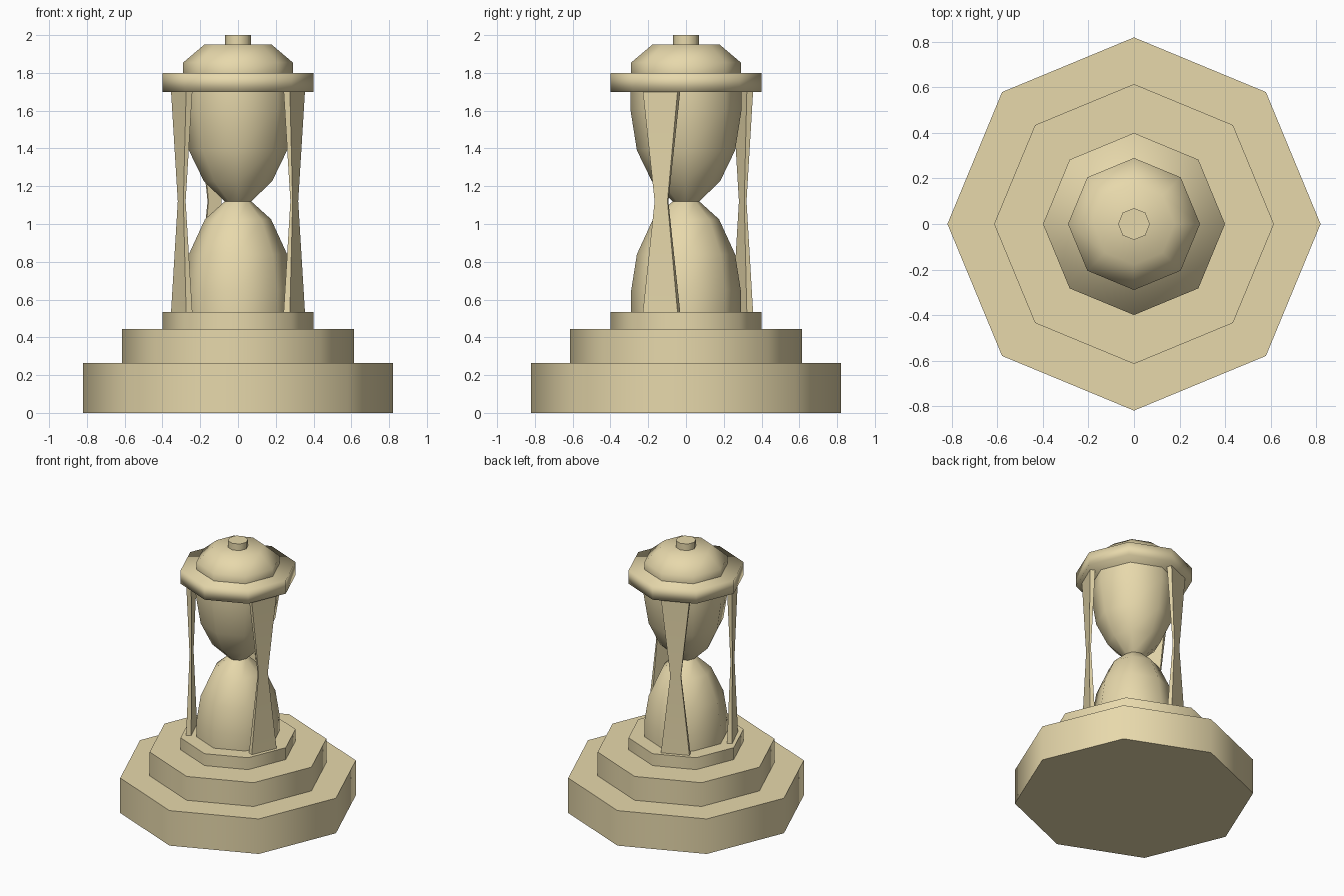
import bpy, bmesh
from math import sin, cos, pi, radians
from mathutils import Vector

if "Cube" in bpy.data.objects:
    bpy.data.objects.remove(bpy.data.objects["Cube"])

SIDES = 8
mat = bpy.data.materials.new("sandstone")
mat.diffuse_color = (0.8, 0.69, 0.41, 1)
mat.use_nodes = True
mat.node_tree.nodes["Principled BSDF"].inputs["Base Color"].default_value = mat.diffuse_color


def finish(name, bm, angle):
    bmesh.ops.recalc_face_normals(bm, faces=bm.faces)
    me = bpy.data.meshes.new(name)
    bm.to_mesh(me)
    bm.free()
    me.materials.append(mat)
    ob = bpy.data.objects.new(name, me)
    bpy.context.collection.objects.link(ob)
    bpy.ops.object.select_all(action='DESELECT')
    ob.select_set(True)
    bpy.context.view_layer.objects.active = ob
    bpy.ops.object.shade_smooth_by_angle(angle=radians(angle))
    return ob


def loft(name, rings, angle):
    """Skin a stack of equal-length point rings and cap both ends."""
    bm = bmesh.new()
    loops = [[bm.verts.new(p) for p in ring] for ring in rings]
    n = len(loops[0])
    for a, b in zip(loops, loops[1:]):
        for i in range(n):
            j = (i + 1) % n
            bm.faces.new((a[i], a[j], b[j], b[i]))
    bm.faces.new(loops[0][::-1])
    bm.faces.new(loops[-1])
    return finish(name, bm, angle)


def turned(name, profile, angle=60):
    """Eight-sided turned part from (radius, height) points."""
    rings = [[(r * cos(2 * pi * i / SIDES), r * sin(2 * pi * i / SIDES), z)
              for i in range(SIDES)] for r, z in profile]
    return loft(name, rings, angle)


# Stepped plinth
turned("base_step", [(0.82, 0), (0.82, 0.265)])
turned("middle_step", [(0.615, 0.265), (0.615, 0.445)])
turned("lower_plate", [(0.40, 0.445), (0.40, 0.535)])

# Glass bulbs meeting at a narrow waist
turned("glass", [(0.29, 0.535), (0.29, 0.65), (0.26, 0.84), (0.175, 1.025),
                 (0.07, 1.12), (0.18, 1.225), (0.26, 1.39), (0.295, 1.61),
                 (0.295, 1.70)])

# Top plate, domed cap and knob
turned("upper_plate", [(0.40, 1.70), (0.40, 1.80)], 91)
turned("cap", [(0.29, 1.80), (0.29, 1.855), (0.178, 1.95)])
turned("knob", [(0.07, 1.95), (0.07, 2.0)])

# Three flat posts pinched at the waist
for label, deg in (("right", -23.5), ("back", 112.5), ("left", 203.5)):
    out = Vector((cos(radians(deg)), sin(radians(deg)), 0))
    side = Vector((-out.y, out.x, 0))
    rings = []
    for z, w, t in ((0.535, 0.20, 0.036), (1.12, 0.074, 0.013), (1.70, 0.20, 0.036)):
        c = out * 0.325 + Vector((0, 0, z))
        rings.append([c + out * (t / 2 * a) + side * (w / 2 * b)
                      for a, b in ((1, -1), (1, 1), (-1, 1), (-1, -1))])
    loft(label + "_post", rings, 30)
